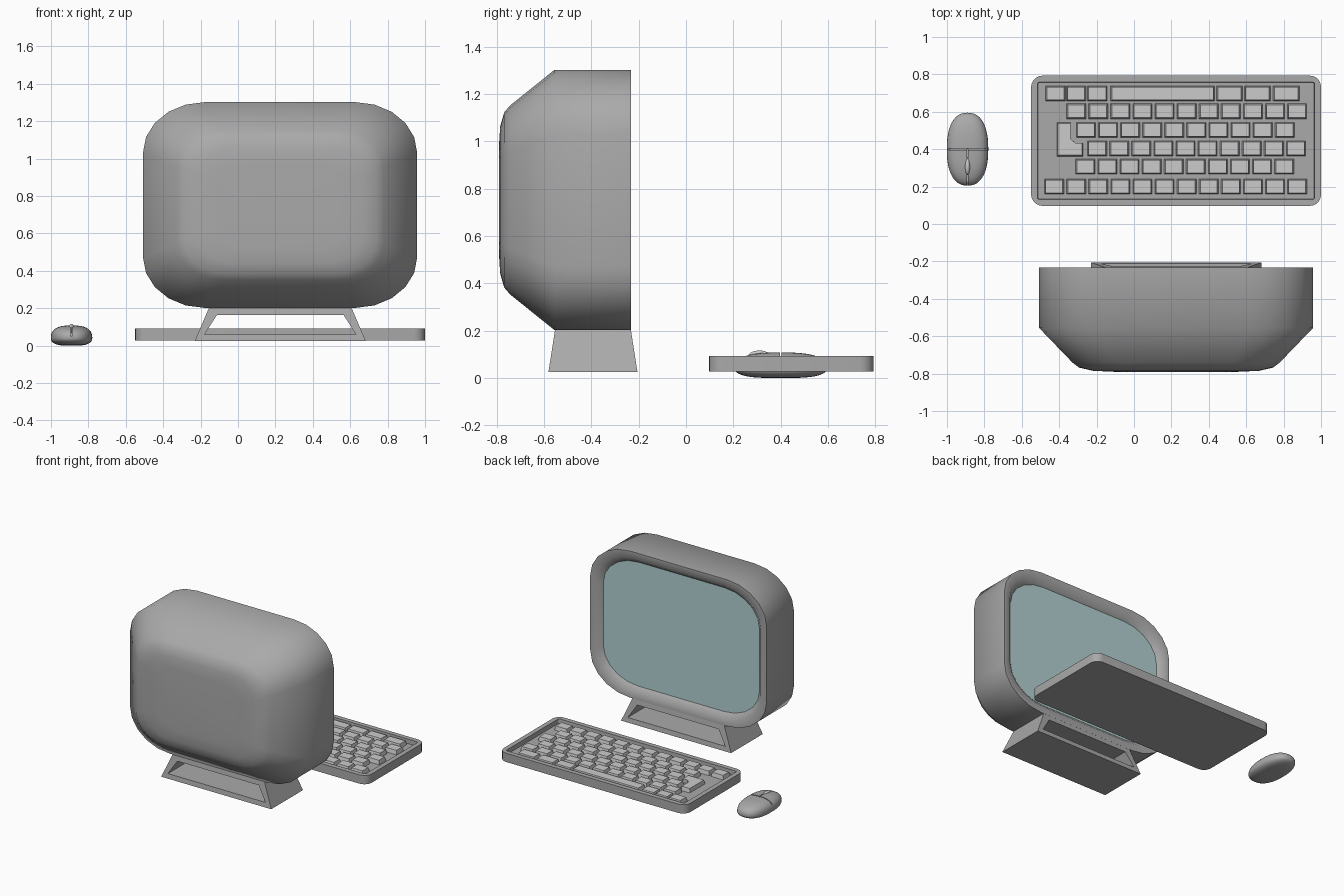
import bpy, bmesh, math

if "Cube" in bpy.data.objects:
    bpy.data.objects.remove(bpy.data.objects["Cube"])


def material(name, rgb):
    m = bpy.data.materials.new(name)
    m.diffuse_color = (*rgb, 1)
    m.use_nodes = True
    m.node_tree.nodes["Principled BSDF"].inputs["Base Color"].default_value = m.diffuse_color
    return m


CASE = material("case_grey", (0.4, 0.4, 0.4))
LIGHT = material("key_grey", (0.65, 0.65, 0.65))
TEAL = material("screen_teal", (0.45, 0.64, 0.65))


def finish(name, bm, mat, angle=None):
    bmesh.ops.recalc_face_normals(bm, faces=bm.faces)
    me = bpy.data.meshes.new(name)
    bm.to_mesh(me)
    bm.free()
    me.materials.append(mat)
    ob = bpy.data.objects.new(name, me)
    bpy.context.collection.objects.link(ob)
    if angle:
        bpy.ops.object.select_all(action='DESELECT')
        ob.select_set(True)
        bpy.context.view_layer.objects.active = ob
        bpy.ops.object.shade_smooth_by_angle(angle=math.radians(angle))
    return ob


def loft(bm, rings, start=True, end=True, loop=False):
    """Skin a list of equal-length 3D rings."""
    vs = [[bm.verts.new(p) for p in r] for r in rings]
    pairs = list(zip(vs, vs[1:])) + ([(vs[-1], vs[0])] if loop else [])
    for a, b in pairs:
        for i in range(len(a)):
            j = (i + 1) % len(a)
            bm.faces.new((a[i], a[j], b[j], b[i]))
    if start and not loop:
        bm.faces.new(vs[0])
    if end and not loop:
        bm.faces.new(vs[-1])


def rounded(cx, cy, hx, hy, rx, ry, n):
    """Rounded rectangle outline with n segments per corner."""
    pts = []
    for q, (sx, sy) in enumerate(((1, 1), (-1, 1), (-1, -1), (1, -1))):
        for k in range(n + 1):
            t = (q + k / n) * math.pi / 2
            pts.append((cx + sx * (hx - rx) + rx * math.cos(t),
                        cy + sy * (hy - ry) + ry * math.sin(t)))
    return pts


# Monitor housing: rounded outline lofted from the domed back to the recessed bezel
def monitor_ring(y, ix, iz):
    hx, hz = 0.733 - ix, 0.55 - iz
    return [(u, y, v) for u, v in rounded(0.225, 0.752, hx, hz,
                                          0.33 * hx / 0.733, 0.27 * hz / 0.55, 5)]


bm = bmesh.new()
loft(bm, [monitor_ring(*r) for r in (
    (-0.79, 0.40, 0.32), (-0.785, 0.29, 0.24), (-0.768, 0.215, 0.18), (-0.742, 0.18, 0.15),
    (-0.555, 0, 0), (-0.232, 0, 0), (-0.232, 0.05, 0.05), (-0.267, 0.085, 0.085))], end=False)
finish("monitor_housing", bm, CASE, 50)

# Screen
bm = bmesh.new()
bm.faces.new([bm.verts.new(p) for p in monitor_ring(-0.267, 0.085, 0.085)])
screen = finish("screen", bm, TEAL)
if screen.data.polygons[0].normal.y < 0:
    screen.data.flip_normals()


# Stand: flared frame with a through opening
def stand_ring(side, z0, z1, w0, w1):
    def y(z):
        t = (z - 0.025) / 0.18
        return -0.393 + side * (0.188 - 0.028 * t)
    return [(0.226 + s * w, y(z), z) for s, w, z in
            ((-1, w0, z0), (1, w0, z0), (1, w1, z1), (-1, w1, z1))]


outer, hole = (0.025, 0.205, 0.457, 0.38), (0.06, 0.165, 0.405, 0.338)
bm = bmesh.new()
loft(bm, [stand_ring(-1, *outer), stand_ring(-1, *hole),
          stand_ring(1, *hole), stand_ring(1, *outer)], loop=True)
finish("monitor_stand", bm, CASE)


# Keyboard tray with a raised rim
def tray_ring(z, inset, r):
    return [(u, v, z) for u, v in rounded(0.225, 0.445, 0.775 - inset, 0.348 - inset, r, r, 5)]


bm = bmesh.new()
loft(bm, [tray_ring(0.027, 0, 0.06), tray_ring(0.093, 0, 0.06),
          tray_ring(0.093, 0.035, 0.008), tray_ring(0.06, 0.037, 0.008)])
finish("keyboard_tray", bm, CASE, 30)

# Keys: tapered blocks, one row per entry (centre y, first x, count)
bm = bmesh.new()


def key(x0, x1, yc):
    rings = []
    for z, g in ((0.058, 0.007), (0.09, 0)):
        a, b, c, d = x0 - g, x1 + g, yc - 0.034 - g, yc + 0.034 + g
        rings.append([(a, c, z), (b, c, z), (b, d, z), (a, d, z)])
    loft(bm, rings)


for yc, x0, count in ((0.603, -0.354, 11), (0.503, -0.302, 10), (0.404, -0.242, 10),
                      (0.307, -0.305, 10), (0.2, -0.472, 12)):
    for i in range(count):
        x = x0 + i * 0.1181
        key(x, x + 0.09, yc)
for x0, x1 in ((-0.466, -0.374), (-0.355, -0.264), (-0.243, -0.15), (-0.118, 0.424),
               (0.448, 0.573), (0.597, 0.722), (0.751, 0.878)):
    key(x0, x1, 0.698)
# L-shaped return key
L = [(-0.407, 0.368), (-0.277, 0.368), (-0.277, 0.432), (-0.315, 0.434), (-0.34, 0.455),
     (-0.34, 0.537), (-0.407, 0.537)]
loft(bm, [[(-0.342 + (x + 0.342) * s, 0.452 + (y - 0.452) * s, z) for x, y in L]
          for s, z in ((1.08, 0.058), (1, 0.09))])
finish("keys", bm, LIGHT)

# Mouse body: squared-off ellipsoid, flatter underneath
bm = bmesh.new()
bmesh.ops.create_uvsphere(bm, u_segments=48, v_segments=24, radius=1)


def power(v, e):
    return math.copysign(abs(v) ** e, v)


for v in bm.verts:
    x, y, z = v.co
    rad = math.hypot(x, y)
    c, s = (x / rad, y / rad) if rad > 1e-6 else (0, 0)
    e = 0.7 if z > 0 else 0.6
    rad = power(rad, e) if rad > 1e-6 else 0
    v.co = (-0.89 + 0.111 * rad * power(c, 0.85), 0.4 + 0.195 * rad * power(s, 0.85),
            0.042 + power(z, 0.85) * (0.066 if z > 0 else 0.042))
mouse = finish("mouse_body", bm, CASE, 40)

# Button seams cut into the mouse
bm = bmesh.new()
for x, y, hx, hy in ((-0.89, 0.4, 0.15, 0.004), (-0.89, 0.29, 0.003, 0.11)):
    loft(bm, [[(x - hx, y - hy, z), (x + hx, y - hy, z), (x + hx, y + hy, z), (x - hx, y + hy, z)]
              for z in ((0.072, 0.14) if hx > 0.1 else (0.05, 0.15))])
    cutter = finish("seam_cutter", bm, CASE)
    cutter.hide_render = True
    cutter.hide_set(True)
    mod = mouse.modifiers.new("seam", 'BOOLEAN')
    mod.operation, mod.object, mod.solver = 'DIFFERENCE', cutter, 'EXACT'
    bm = bmesh.new()
bm.free()

# Scroll wheel
bm = bmesh.new()
bmesh.ops.create_uvsphere(bm, u_segments=20, v_segments=12, radius=1)
for v in bm.verts:
    v.co = (-0.89 + 0.015 * v.co.x, 0.31 + 0.048 * v.co.y, 0.092 + 0.024 * v.co.z)
finish("scroll_wheel", bm, LIGHT, 40)
